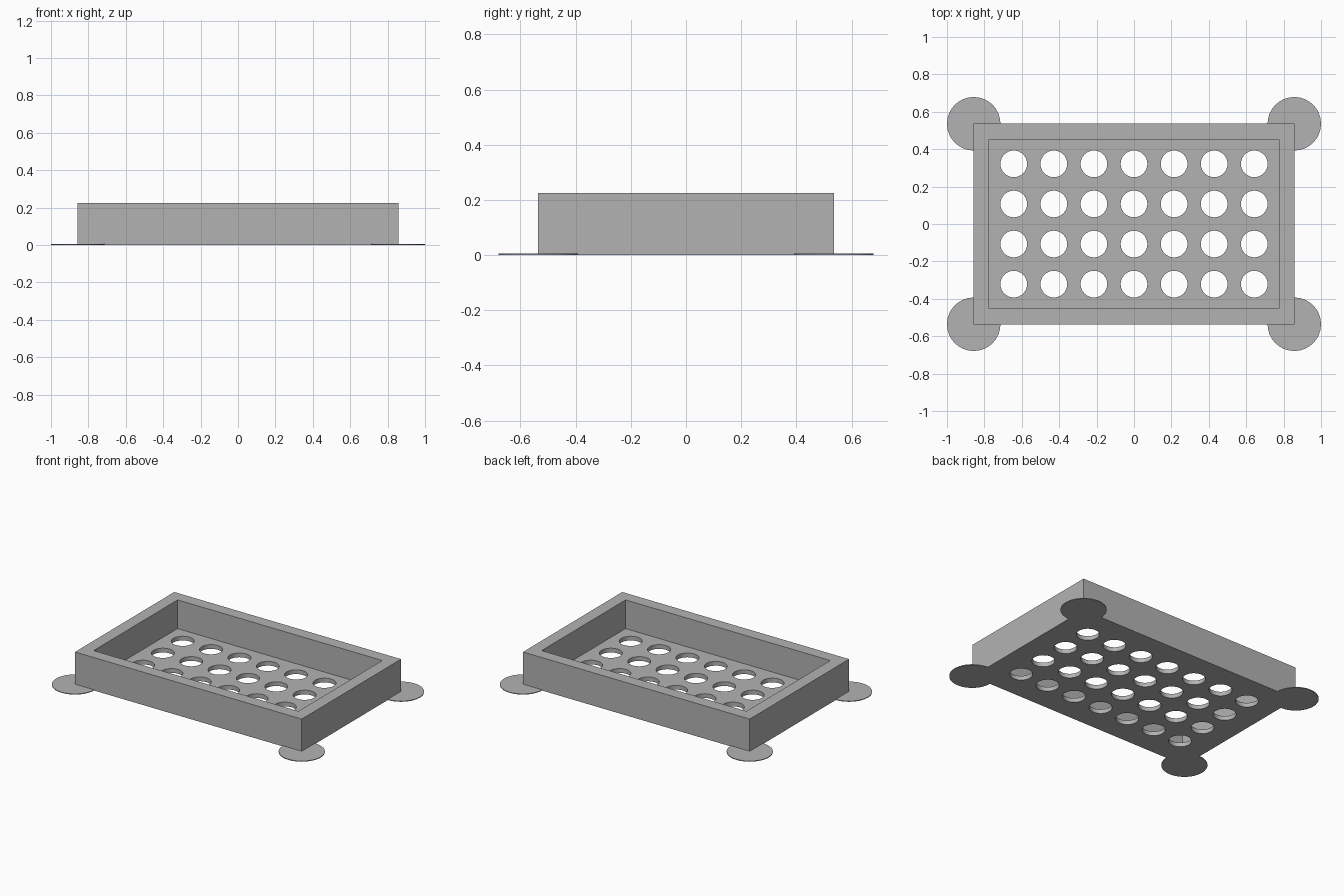
import bpy, bmesh, math
from mathutils import Matrix

if "Cube" in bpy.data.objects:
    bpy.data.objects.remove(bpy.data.objects["Cube"], do_unlink=True)

HALF_X, HALF_Y, HEIGHT = 0.857, 0.536, 0.225
WALL, FLOOR = 0.083, 0.029
PITCH, HOLE_R = 0.2143, 0.0714
PAD_R, PAD_H = 0.143, 0.005

grey = bpy.data.materials.new("plain_grey")
grey.use_nodes = True
colour = (0.45, 0.45, 0.45, 1)
grey.diffuse_color = colour
grey.node_tree.nodes["Principled BSDF"].inputs["Base Color"].default_value = colour


def make_object(name, bm):
    mesh = bpy.data.meshes.new(name)
    bm.to_mesh(mesh)
    bm.free()
    mesh.materials.append(grey)
    obj = bpy.data.objects.new(name, mesh)
    bpy.context.collection.objects.link(obj)
    return obj


def add_box(bm, hx, hy, z0, z1):
    place = Matrix.Translation((0, 0, (z0 + z1) / 2)) @ Matrix.Diagonal((2 * hx, 2 * hy, z1 - z0, 1))
    bmesh.ops.create_cube(bm, size=1, matrix=place)


def add_disc(bm, x, y, r, z0, z1, sides=32):
    bmesh.ops.create_cone(bm, cap_ends=True, segments=sides, radius1=r, radius2=r,
                          depth=z1 - z0, matrix=Matrix.Translation((x, y, (z0 + z1) / 2)))


def activate(obj):
    bpy.ops.object.select_all(action="DESELECT")
    obj.select_set(True)
    bpy.context.view_layer.objects.active = obj


def cut(target, cutter):
    mod = target.modifiers.new("cut", "BOOLEAN")
    mod.operation, mod.solver, mod.object = "DIFFERENCE", "EXACT", cutter
    activate(target)
    bpy.ops.object.modifier_apply(modifier=mod.name)
    bpy.data.objects.remove(cutter, do_unlink=True)


# Open tray
bm = bmesh.new()
add_box(bm, HALF_X, HALF_Y, 0, HEIGHT)
tray = make_object("tray", bm)

bm = bmesh.new()
add_box(bm, HALF_X - WALL, HALF_Y - WALL, FLOOR, HEIGHT + 0.1)
cut(tray, make_object("cavity_cutter", bm))

# Drain holes through the floor
bm = bmesh.new()
for col in range(7):
    for row in range(4):
        add_disc(bm, (col - 3) * PITCH, (row - 1.5) * PITCH, HOLE_R, -0.05, FLOOR + 0.05)
cut(tray, make_object("hole_cutter", bm))
activate(tray)
bpy.ops.object.shade_smooth_by_angle()

# Thin round pads under the corners
for side, sx in (("left", 1), ("right", -1)):
    for end, sy in (("front", -1), ("back", 1)):
        bm = bmesh.new()
        add_disc(bm, sx * HALF_X, sy * HALF_Y, PAD_R, 0, PAD_H)
        activate(make_object(f"{end}_{side}_pad", bm))
        bpy.ops.object.shade_smooth_by_angle()
